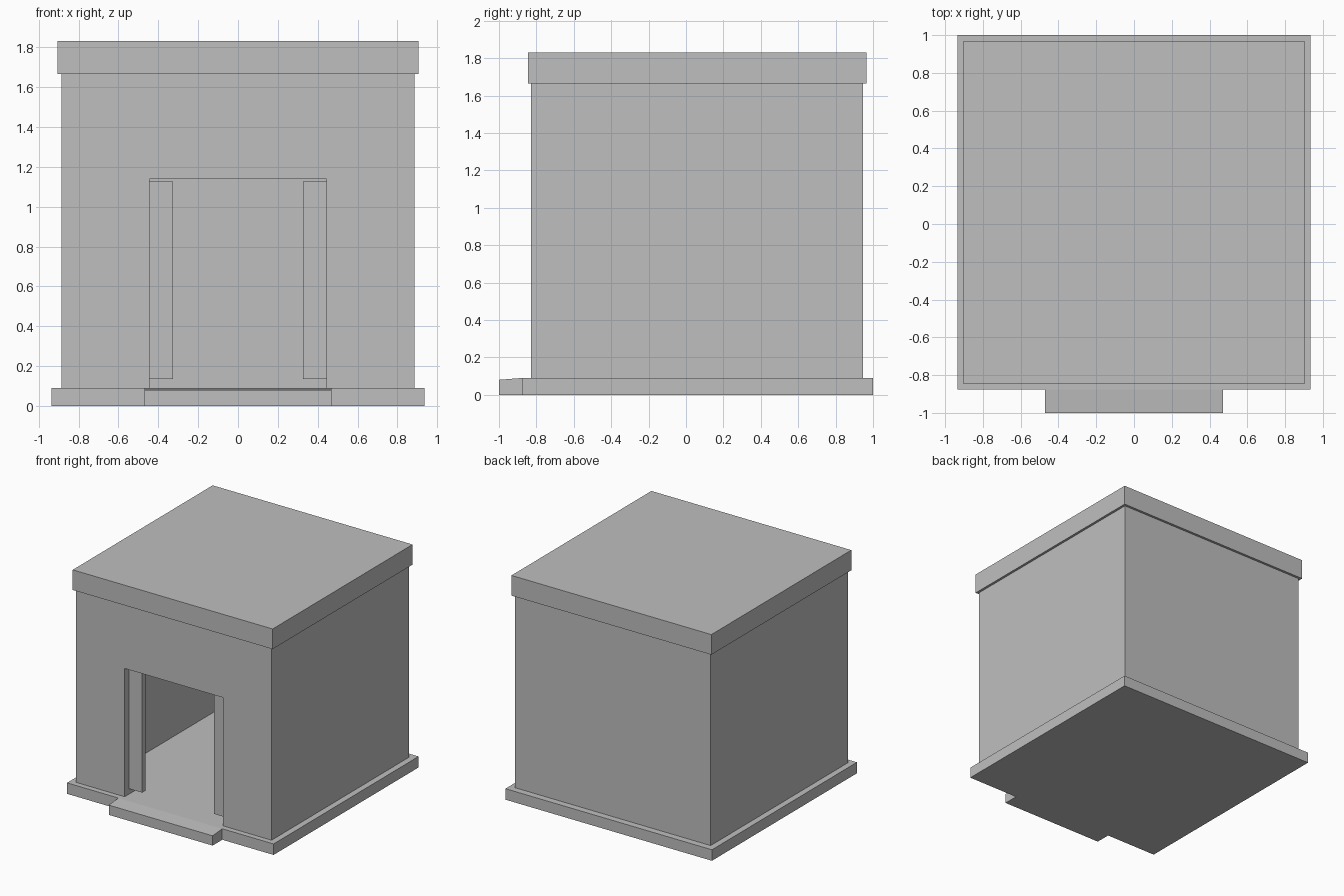
import bpy

old = bpy.data.objects.get("Cube")
if old:
    bpy.data.objects.remove(old, do_unlink=True)

# Single plain grey for the whole building
GREY = (0.52, 0.52, 0.52, 1)
grey = bpy.data.materials.new("plain_grey")
grey.use_nodes = True
grey.diffuse_color = GREY
grey.node_tree.nodes["Principled BSDF"].inputs["Base Color"].default_value = GREY


def box(name, x, y, z):
    """Box spanning the given (min, max) ranges."""
    spans = (x, y, z)
    bpy.ops.mesh.primitive_cube_add(size=1)
    ob = bpy.context.object
    ob.name = ob.data.name = name
    for v in ob.data.vertices:
        v.co = [s[0] if c < 0 else s[1] for c, s in zip(v.co, spans)]
    ob.data.materials.append(grey)
    return ob


def cut(target, cutter):
    cutter.hide_render = True
    cutter.hide_set(True)
    cutter.display_type = "WIRE"
    mod = target.modifiers.new("cut", "BOOLEAN")
    mod.object = cutter
    mod.solver = "EXACT"
    bpy.context.view_layer.objects.active = target
    bpy.ops.object.modifier_apply(modifier=mod.name)
    bpy.data.objects.remove(cutter, do_unlink=True)


FLOOR, EAVES, WALL = 0.09, 1.665, 0.13
HALF_W, FRONT, BACK = 0.885, -0.83, 0.945
DOOR_W, DOOR_TOP = 0.445, 1.14

# Base slab and roof slab
box("base_slab", (-0.935, 0.935), (-0.875, 1.0), (0, FLOOR))
box("roof_slab", (-0.905, 0.905), (-0.845, 0.965), (EAVES, 1.83))

# Hollow walls with the doorway cut through the front
walls = box("walls", (-HALF_W, HALF_W), (FRONT, BACK), (FLOOR, EAVES))
inner = HALF_W - WALL
cut(walls, box("room_cutter", (-inner, inner),
               (FRONT + WALL, BACK - WALL), (0, 2)))
cut(walls, box("door_cutter", (-DOOR_W, DOOR_W), (-1, FRONT + 2 * WALL), (0, DOOR_TOP)))

# Entrance ramp, sloping gently down to its front edge
ramp = box("entrance_ramp", (-0.47, 0.47), (-1.0, -0.875), (0, FLOOR))
for v in ramp.data.vertices:
    if v.co.y < -0.9 and v.co.z > 0.01:
        v.co.z = 0.08

# Opened sliding door panels, one on each side of the doorway
for side, sign in (("left", 1), ("right", -1)):
    xs = sorted((sign * 0.325, sign * DOOR_W))
    box(side + "_door_panel", xs, (-0.775, -0.73), (0.135, 1.125))
